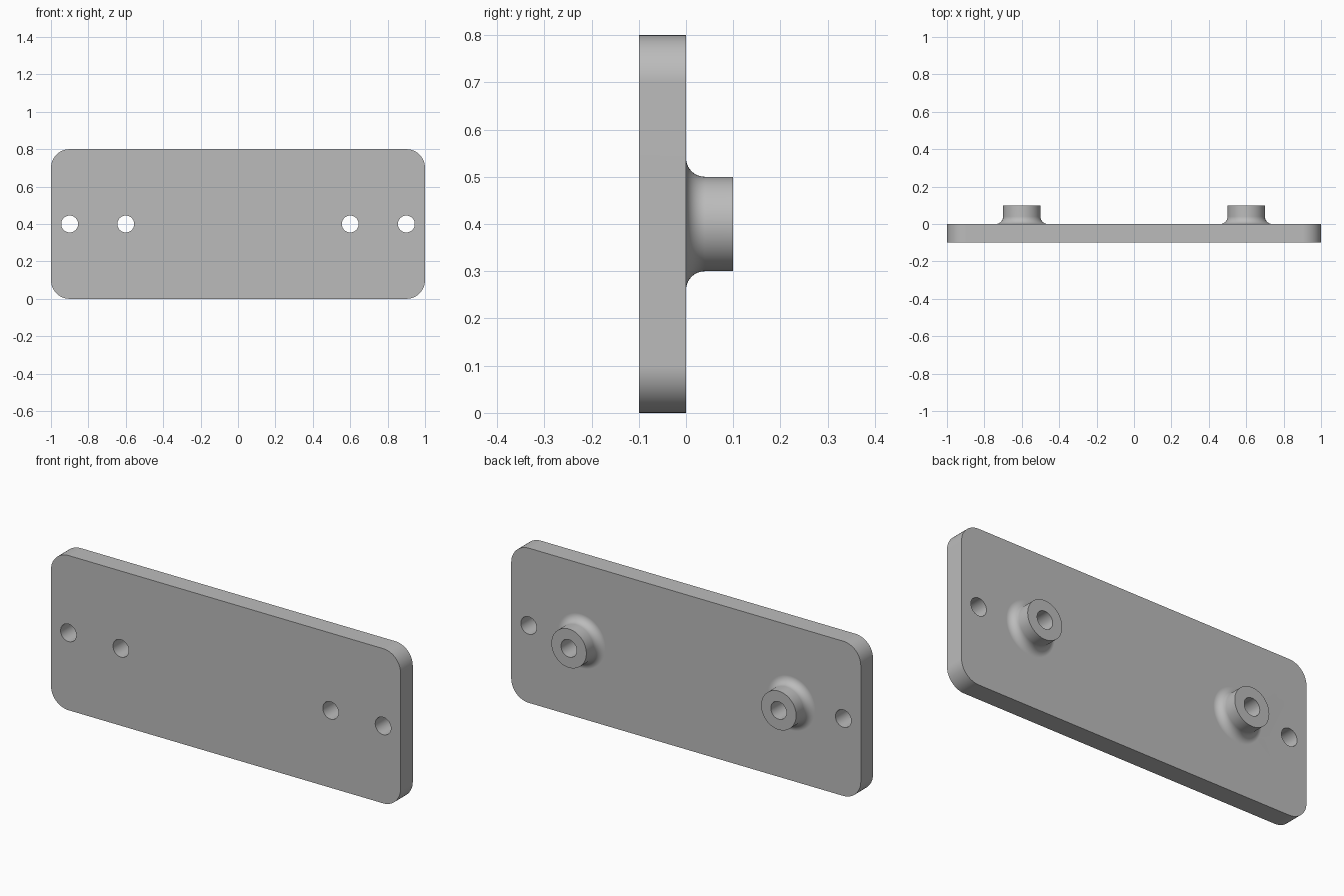
import bpy
from math import pi, sin, cos, radians

default = bpy.data.objects.get("Cube")
if default:
    bpy.data.objects.remove(default, do_unlink=True)

WIDTH, HEIGHT, THICK, CORNER = 2.0, 0.8, 0.1, 0.1
BOSS_X, BOSS_R, BOSS_LEN, FILLET = 0.6, 0.1, 0.1, 0.04
HOLE_R, END_HOLE_X = 0.045, 0.9
MID_Z = HEIGHT / 2
SIDES = 64

grey = bpy.data.materials.new("plain grey")
grey.use_nodes = True
colour = (0.5, 0.5, 0.5, 1)
grey.diffuse_color = colour
grey.node_tree.nodes["Principled BSDF"].inputs["Base Color"].default_value = colour


def mesh_object(name, verts, faces):
    mesh = bpy.data.meshes.new(name)
    mesh.from_pydata(verts, [], faces)
    mesh.materials.append(grey)
    obj = bpy.data.objects.new(name, mesh)
    bpy.context.collection.objects.link(obj)
    return obj


def loft(name, rings):
    """Solid skinned through equal rings that run towards +y."""
    n = len(rings[0])
    faces = [(k * n + i, (k + 1) * n + i, (k + 1) * n + (i + 1) % n, k * n + (i + 1) % n)
             for k in range(len(rings) - 1) for i in range(n)]
    faces.append(tuple(range(n)))
    faces.append(tuple(reversed(range((len(rings) - 1) * n, len(rings) * n))))
    return mesh_object(name, [v for ring in rings for v in ring], faces)


def turned(name, x, profile):
    """Round solid about a y axis through (x, MID_Z); profile holds (radius, y)."""
    angles = [2 * pi * i / SIDES for i in range(SIDES)]
    return loft(name, [[(x + r * cos(a), y, MID_Z + r * sin(a)) for a in angles]
                       for r, y in profile])


def combine(target, tool, operation):
    mod = target.modifiers.new(tool.name, 'BOOLEAN')
    mod.operation = operation
    mod.solver = 'EXACT'
    mod.object = tool
    bpy.context.view_layer.objects.active = target
    bpy.ops.object.modifier_apply(modifier=mod.name)
    bpy.data.objects.remove(tool, do_unlink=True)


# Rounded rectangular plate
outline = []
for quarter, (sx, sz) in enumerate([(1, 1), (-1, 1), (-1, -1), (1, -1)]):
    for step in range(13):
        a = (quarter + step / 12) * pi / 2
        outline.append((sx * (WIDTH / 2 - CORNER) + CORNER * cos(a),
                        MID_Z + sz * (MID_Z - CORNER) + CORNER * sin(a)))
plate = loft("mounting_plate", [[(x, y, z) for x, z in outline] for y in (-THICK, 0)])

# Bosses with a fillet running out onto the back of the plate
base_r = BOSS_R + FILLET
fillet = [(base_r - FILLET * sin(a), FILLET * (1 - cos(a)))
          for a in (pi / 2 * i / 10 for i in range(11))]
profile = [(base_r, -THICK / 2)] + fillet + [(BOSS_R, BOSS_LEN)]
for side in (-1, 1):
    combine(plate, turned("boss", side * BOSS_X, profile), 'UNION')

# Through holes in the bosses and near the ends
for x in (BOSS_X, END_HOLE_X):
    for side in (-1, 1):
        drill = turned("drill", side * x, [(HOLE_R, -2 * THICK), (HOLE_R, 2 * BOSS_LEN)])
        combine(plate, drill, 'DIFFERENCE')

# Smooth curved walls, crisp rims
bpy.ops.object.select_all(action='DESELECT')
plate.select_set(True)
bpy.context.view_layer.objects.active = plate
bpy.ops.object.shade_smooth_by_angle(angle=radians(30))
weighted = plate.modifiers.new("Weighted Normal", 'WEIGHTED_NORMAL')
weighted.keep_sharp = True
